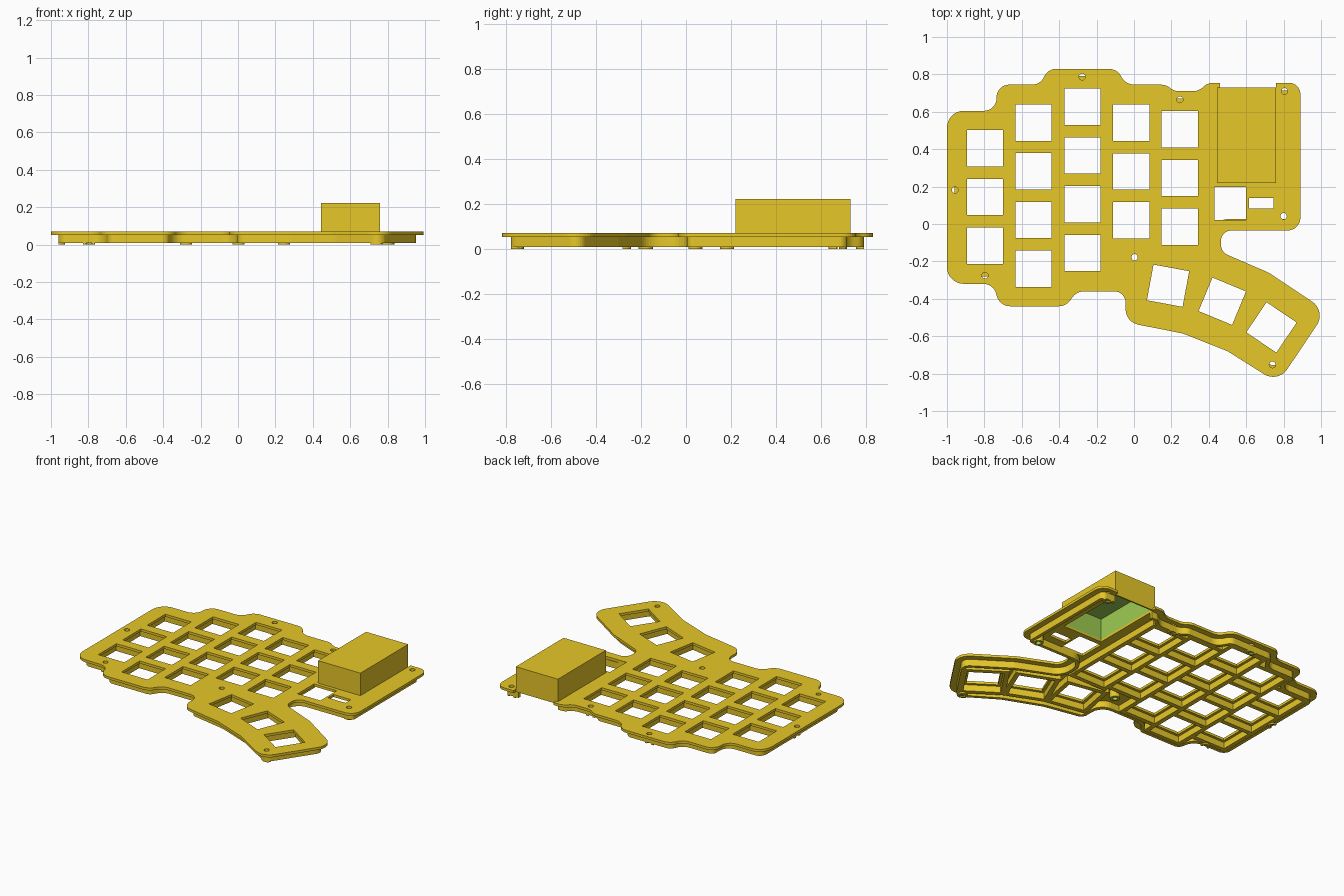
import bpy, bmesh, math
from mathutils import Vector, Matrix

if "Cube" in bpy.data.objects:
    bpy.data.objects.remove(bpy.data.objects["Cube"])


def material(name, rgb):
    m = bpy.data.materials.new(name)
    m.diffuse_color = (*rgb, 1)
    m.use_nodes = True
    m.node_tree.nodes["Principled BSDF"].inputs["Base Color"].default_value = m.diffuse_color
    return m


GOLD = material("gold plastic", (0.947, 0.679, 0.025))
GREEN = material("green inner", (0.337, 0.597, 0.082))

PLATE_Z, TOP_Z = 0.053, 0.07

# Clockwise outline corners: x, y, corner radius
LEFT = [(-1, -.32, .09), (-1, .605, .09), (-.735, .605, .07), (-.735, .745, .075),
        (-.5, .745, .08), (-.46, .83, .09), (-.09, .83, .09), (-.045, .745, .08),
        (.17, .745, .08), (.215, .71, .08), (.345, .71, .08), (.395, .755, .08)]
NOTCH = [(.46, .755, 0), (.46, .73, 0), (.76, .73, 0), (.76, .755, 0)]
RIGHT = [(.89, .755, .075), (.89, -.035, .07), (.465, -.035, .06), (.465, -.15, .06),
         (.72, -.26, .15), (1.028, -.465, .09), (.77, -.85, .09), (.5, -.68, .15),
         (.26, -.585, .15), (-.045, -.525, .085), (-.045, -.36, .06), (-.31, -.36, .08),
         (-.36, -.44, .08), (-.72, -.44, .08), (-.75, -.32, .07)]


def rounded(corners, inset=0.0, n=8):
    """Inset a clockwise polygon and round its corners."""
    pts = [Vector(c[:2]) for c in corners]
    k = len(pts)
    moved, convex = [], []
    for i, p in enumerate(pts):
        a = (p - pts[i - 1]).normalized()
        b = (pts[(i + 1) % k] - p).normalized()
        na, nb = Vector((a.y, -a.x)), Vector((b.y, -b.x))
        moved.append(p + inset * (na + nb) / (1 + na.dot(nb)))
        convex.append(a.x * b.y - a.y * b.x < 0)
    out = []
    for i, p in enumerate(moved):
        r = corners[i][2]
        if r == 0:
            out.append(p)
            continue
        r = max(r - inset, .015) if convex[i] else r + inset
        va, vb = p - moved[i - 1], moved[(i + 1) % k] - p
        a, b = va.normalized(), vb.normalized()
        turn = math.acos(max(-1, min(1, a.dot(b))))
        t = min(r * math.tan(turn / 2), .48 * min(va.length, vb.length))
        r = t / math.tan(turn / 2)
        c = p + (b - a).normalized() * r / math.cos(turn / 2)
        s = -1 if convex[i] else 1
        arm = p - a * t - c
        for j in range(n + 1):
            out.append(c + Matrix.Rotation(s * turn * j / n, 2) @ arm)
    return out


def square(x, y, half, deg=0):
    rot = Matrix.Rotation(math.radians(deg), 2)
    return [Vector((x, y)) + rot @ Vector((sx * half, sy * half))
            for sx, sy in ((-1, -1), (1, -1), (1, 1), (-1, 1))]


def rect(x0, x1, y0, y1):
    return [Vector(p) for p in ((x0, y0), (x1, y0), (x1, y1), (x0, y1))]


def circle(x, y, r, n=20):
    return [Vector((x + r * math.cos(2 * math.pi * i / n),
                    y + r * math.sin(2 * math.pi * i / n))) for i in range(n)]


def prism(bm, loop, z0, z1):
    lo = [bm.verts.new((p.x, p.y, z0)) for p in loop]
    hi = [bm.verts.new((p.x, p.y, z1)) for p in loop]
    bm.faces.new(lo)
    bm.faces.new(hi)
    for i in range(len(lo)):
        bm.faces.new((lo[i - 1], lo[i], hi[i], hi[i - 1]))


def ring(bm, outer, inner, z0, z1):
    rows = [[bm.verts.new((p.x, p.y, z)) for p in loop]
            for loop, z in ((outer, z0), (outer, z1), (inner, z1), (inner, z0))]
    for j in range(4):
        a, b = rows[j - 1], rows[j]
        for i in range(len(a)):
            bm.faces.new((a[i - 1], a[i], b[i], b[i - 1]))


def make(name, build, slot=0):
    bm = bmesh.new()
    build(bm)
    bmesh.ops.recalc_face_normals(bm, faces=bm.faces[:])
    for f in bm.faces:
        f.material_index = slot
    me = bpy.data.meshes.new(name)
    bm.to_mesh(me)
    bm.free()
    me.materials.append(GOLD)
    me.materials.append(GREEN)
    ob = bpy.data.objects.new(name, me)
    bpy.context.collection.objects.link(ob)
    return ob


def prisms(name, loops, z0, z1, slot=0):
    return make(name, lambda bm: [prism(bm, l, z0, z1) for l in loops], slot)


def boolean(ob, cutter, op='DIFFERENCE'):
    mod = ob.modifiers.new("cut", 'BOOLEAN')
    mod.operation, mod.object, mod.solver = op, cutter, 'EXACT'
    dg = bpy.context.evaluated_depsgraph_get()
    me = bpy.data.meshes.new_from_object(ob.evaluated_get(dg))
    ob.modifiers.clear()
    ob.data = me
    bpy.data.objects.remove(cutter)


# Key positions: staggered columns plus a rotated thumb cluster
PITCH = .2605
keys = [(x, top - PITCH * r, 0)
        for x, top, n in ((-.797, .405, 3), (-.537, .542, 4), (-.275, .627, 4),
                          (-.015, .541, 3), (.245, .507, 3)) for r in range(n)]
keys += [(.182, -.33, -10.5), (.472, -.413, -22.5), (.735, -.553, -34)]
screws = [(-.957, .182), (-.797, -.275), (-.277, .787), (.245, .665),
          (.805, .71), (.8, .042), (.003, -.178), (.74, -.752)]
cavity = rect(.455, .75, .23, .72)

# Top plate with key, screw and component openings
plate = prisms("top_plate", [rounded(LEFT + NOTCH + RIGHT)], PLATE_Z, TOP_Z)
openings = [square(x, y, .097, a) for x, y, a in keys]
openings += [circle(x, y, .017) for x, y in screws]
openings += [rect(.43, .6, .022, .197), rect(.615, .745, .082, .14), cavity]
boolean(plate, prisms("cutter", openings, -.1, .2))

# Rim wall under the plate, set in from the edge
wall = make("rim_wall", lambda bm: ring(bm, rounded(LEFT + RIGHT, .04),
                                        rounded(LEFT + RIGHT, .062), .008, PLATE_Z))
boolean(wall, prisms("cutter", [cavity], -.1, .2))

# Stiffening ribs framing each key
make("key_ribs", lambda bm: [ring(bm, square(x, y, .145, a), square(x, y, .115, a),
                                  .01, PLATE_Z) for x, y, a in keys])

# Screw bosses, trimmed flush with the rim wall
bosses = prisms("screw_bosses", [circle(x, y, .032) for x, y in screws], 0, PLATE_Z)
boolean(bosses, prisms("cutter", [circle(x, y, .017) for x, y in screws], -.1, .2, 1))
boolean(bosses, prisms("cutter", [rounded(LEFT + RIGHT, .04)], -.1, .2), 'INTERSECT')

# Hollow controller cover, open below
cover = prisms("controller_cover", [rect(.445, .76, .22, .73)], PLATE_Z, .222)
boolean(cover, prisms("cutter", [cavity], -.1, .212, 1))
